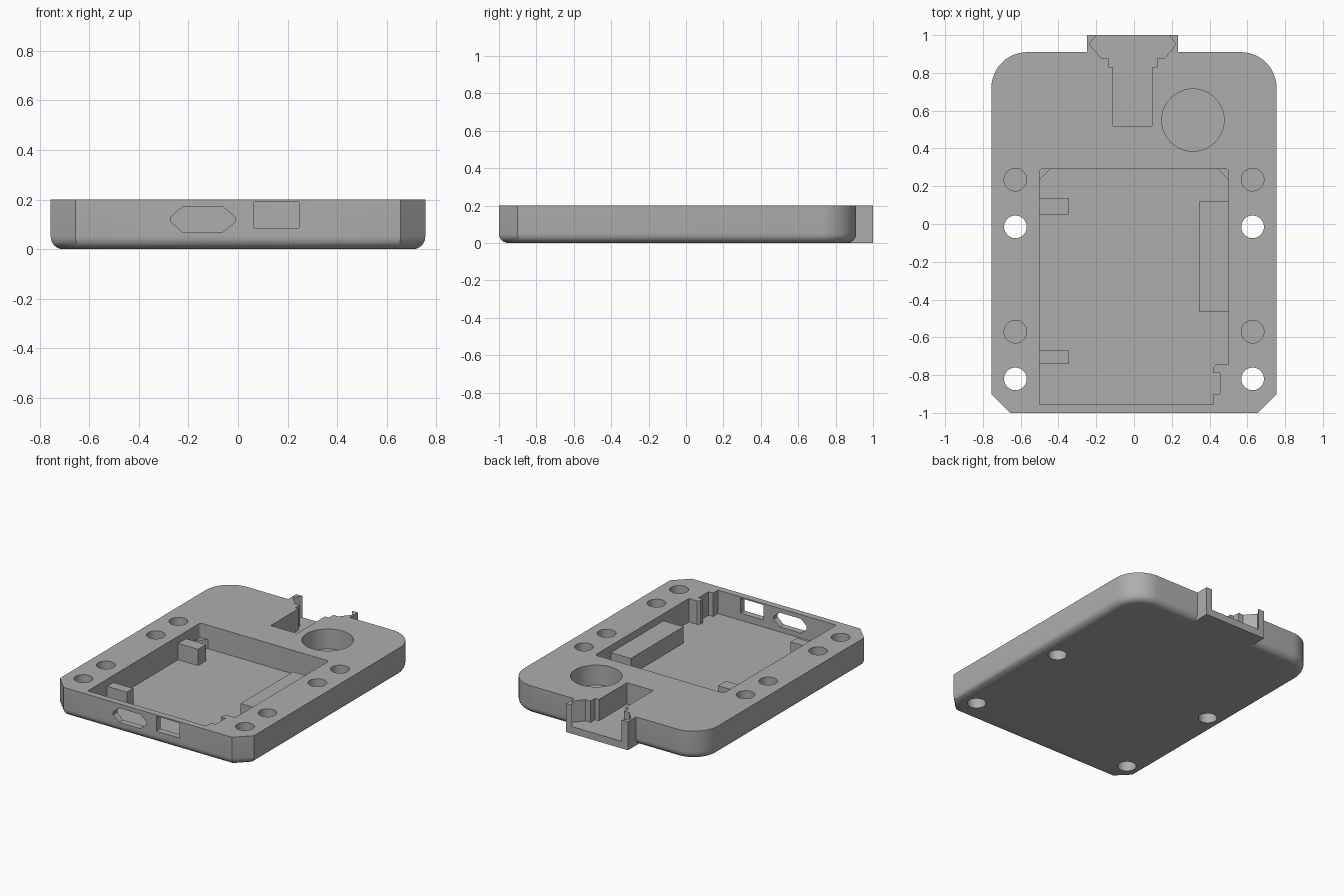
import bpy, bmesh, math
from mathutils import Matrix

if "Cube" in bpy.data.objects:
    bpy.data.objects.remove(bpy.data.objects["Cube"], do_unlink=True)

grey = bpy.data.materials.new("matte grey")
grey.use_nodes = True
COLOUR = (0.42, 0.42, 0.42, 1)
grey.diffuse_color = COLOUR
grey.node_tree.nodes["Principled BSDF"].inputs["Base Color"].default_value = COLOUR

TOP, FLOOR, OVER = 0.2, 0.035, 0.3


def prism(name, pts, z0, z1, round_bottom=0):
    """Extrude an outline upward, optionally rounding its lower rim."""
    bm = bmesh.new()
    base = bm.faces.new([bm.verts.new((x, y, z0)) for x, y in pts])
    up = bmesh.ops.extrude_face_region(bm, geom=[base], use_keep_orig=True)
    for v in up["geom"]:
        if isinstance(v, bmesh.types.BMVert):
            v.co.z = z1
    bmesh.ops.recalc_face_normals(bm, faces=bm.faces)
    if round_bottom:
        rim = [e for e in bm.edges if all(v.co.z < z0 + 0.001 for v in e.verts)]
        bmesh.ops.bevel(bm, geom=rim, offset=round_bottom, segments=6,
                        profile=0.5, affect="EDGES")
    mesh = bpy.data.meshes.new(name)
    bm.to_mesh(mesh)
    bm.free()
    mesh.materials.append(grey)
    obj = bpy.data.objects.new(name, mesh)
    bpy.context.collection.objects.link(obj)
    return obj


def rect(x0, x1, y0, y1):
    return [(x0, y0), (x1, y0), (x1, y1), (x0, y1)]


def arc(cx, cy, r, start, sweep, n):
    angles = [math.radians(start + sweep * i / n) for i in range(n + 1)]
    return [(cx + r * math.cos(a), cy + r * math.sin(a)) for a in angles]


def circle(cx, cy, r):
    return arc(cx, cy, r, 0, 360, 40)[:-1]


def combine(target, tool, operation):
    mod = target.modifiers.new("cut", "BOOLEAN")
    mod.operation, mod.object, mod.solver = operation, tool, "EXACT"
    bpy.context.view_layer.objects.active = target
    bpy.ops.object.modifier_apply(modifier=mod.name)
    bpy.data.objects.remove(tool, do_unlink=True)


def cut(pts, z0, z1=OVER):
    combine(body, prism("cutter", pts, z0, z1), "DIFFERENCE")


def cut_front(pts):
    """Cut an x-z outline through the front wall."""
    tool = prism("window_cutter", pts, 0.9, 1.05)
    tool.data.transform(Matrix.Rotation(math.radians(90), 4, "X"))
    combine(body, tool, "DIFFERENCE")


# Tray body: chamfered front corners, rounded back corners, rounded lower rim
W, BACK, R = 0.755, 0.91, 0.19
outline = [(-W, -0.9), (-0.655, -1), (0.655, -1), (W, -0.9)]
outline += arc(W - R, BACK - R, R, 0, 90, 12)
outline += arc(R - W, BACK - R, R, 90, 90, 12)
body = prism("tray_body", outline, 0, TOP, round_bottom=0.05)

# Connector tab at the back
combine(body, prism("connector_tab", rect(-0.248, 0.232, 0.8, 1), 0, TOP), "UNION")

# Main compartment, stepped at the front left corner
pocket = [(-0.5, -0.955), (0.42, -0.955), (0.42, -0.9), (0.455, -0.9),
          (0.455, -0.79), (0.42, -0.79), (0.42, -0.76), (0.435, -0.745),
          (0.5, -0.745)]
pocket += arc(0.48, 0.275, 0.02, 0, 90, 4) + arc(-0.48, 0.275, 0.02, 90, 90, 4)
cut(pocket, FLOOR)

# Connector seat, its shoulder and the cable channel
cut([(-0.2, 1.05), (-0.2, 1), (-0.237, 0.95), (-0.175, 0.88), (0.165, 0.88),
     (0.222, 0.95), (0.187, 1), (0.187, 1.05)], 0.05)
cut(rect(-0.135, 0.125, 0.83, 0.96), 0.05)
cut(rect(-0.11, 0.095, 0.52, 0.84), 0.05)

# Round button well
cut(circle(0.312, 0.55, 0.165), 0.06)

# Screw holes: through and blind on each side
for side in (-1, 1):
    for y in (-0.015, -0.82):
        cut(circle(side * 0.628, y, 0.06), -0.1)
    for y in (0.235, -0.57):
        cut(circle(side * 0.628, y, 0.06), 0.06)

# Front port windows
cut_front([(-0.27, 0.11), (-0.225, 0.07), (-0.06, 0.07), (-0.012, 0.11),
           (-0.012, 0.13), (-0.06, 0.17), (-0.225, 0.17), (-0.27, 0.13)])
cut_front(rect(0.065, 0.245, 0.085, 0.19))

# Board supports inside the compartment
LOW, HIGH = FLOOR - 0.01, 0.15
prism("front_support", rect(-0.51, -0.345, -0.74, -0.67), LOW, HIGH)
prism("back_support", rect(-0.51, -0.345, 0.05, 0.137), LOW, HIGH)
prism("long_support", rect(0.345, 0.51, -0.465, 0.12), LOW, HIGH)
for side, name in ((-1, "right"), (1, "left")):
    prism(name + "_corner_support",
          [(side * 0.505, 0.23), (side * 0.505, 0.3), (side * 0.435, 0.3)], LOW, 0.1)

# Smooth the curved walls, keep hard edges
bpy.ops.object.select_all(action="DESELECT")
body.select_set(True)
bpy.context.view_layer.objects.active = body
bpy.ops.object.shade_smooth_by_angle(angle=math.radians(30))
